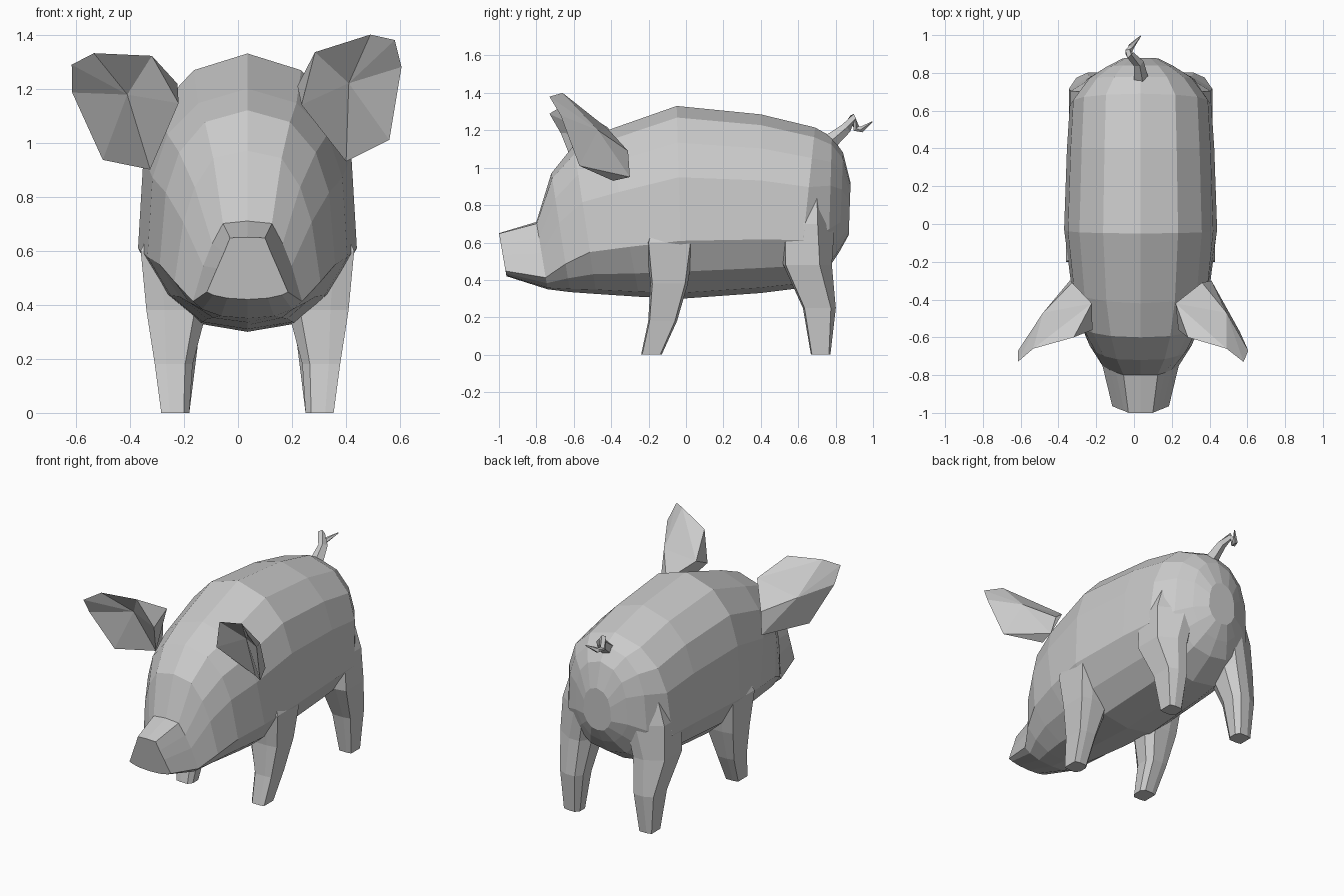
import bpy, bmesh, math
from mathutils import Vector, Matrix

if "Cube" in bpy.data.objects:
    bpy.data.objects.remove(bpy.data.objects["Cube"])

CX = 0.035  # body centre line


def make(name, verts, faces):
    bm = bmesh.new()
    vs = [bm.verts.new(v) for v in verts]
    for f in faces:
        bm.faces.new([vs[i] for i in f])
    bmesh.ops.recalc_face_normals(bm, faces=bm.faces[:])
    me = bpy.data.meshes.new(name)
    bm.to_mesh(me)
    bm.free()
    ob = bpy.data.objects.new(name, me)
    bpy.context.collection.objects.link(ob)
    return ob


def loft(name, rings):
    n = len(rings[0])
    verts = [p for r in rings for p in r]
    faces = [(k * n + i, k * n + (i + 1) % n, (k + 1) * n + (i + 1) % n, (k + 1) * n + i)
             for k in range(len(rings) - 1) for i in range(n)]
    faces += [tuple(range(n)), tuple(range((len(rings) - 1) * n, len(rings) * n))]
    return make(name, verts, faces)


# Body and head: half sections (width fraction, height fraction), snout to trunk
SNOUT = [(0, 1), (.43, .99), (.58, .75), (.75, .5), (1, .12), (.85, .07), (.5, .02), (0, 0)]
TRUNK = [(0, 1), (.49, .94), (.80, .81), (.95, .63), (1, .30), (.77, .14), (.45, .03), (0, 0)]


def body_ring(yt, yb, zt, zb, w, t):
    half = []
    for (u0, v0), (u1, v1) in zip(SNOUT, TRUNK):
        u, v = u0 + (u1 - u0) * t, v0 + (v1 - v0) * t
        half.append((u * w, yb + (yt - yb) * v, zb + (zt - zb) * v))
    pts = half + [(-x, y, z) for x, y, z in half[-2:0:-1]]
    return [(x + CX, y, z) for x, y, z in pts]


# y top, y bottom, z top, z bottom, half width, section blend
BODY = [(-1.0, -.96, .65, .42, .150, 0),
        (-.80, -.74, .71, .35, .202, .3),
        (-.72, -.62, .97, .335, .27, .65),
        (-.60, -.48, 1.12, .325, .325, .9),
        (-.42, -.25, 1.20, .31, .37, 1),
        (-.05, -.02, 1.33, .30, .405, 1),
        (.40, .40, 1.285, .33, .39, 1),
        (.69, .60, 1.215, .355, .375, 1),
        (.78, .76, 1.165, .46, .285, 1),
        (.84, .82, 1.08, .55, .19, 1),
        (.88, .87, .92, .64, .10, 1)]
loft("body", [body_ring(*r) for r in BODY])

# Legs: rings of (z, y centre, half y, x centre, half x, rear chamfer)
FRONT = [(0, -.185, .055, .267, .052, 0), (.18, -.125, .077, .273, .07, 0),
         (.38, -.09, .10, .262, .112, 0), (.60, -.085, .128, .275, .12, 0),
         (.72, -.09, .08, .25, .09, 0)]
HIND = [(0, .72, .052, .267, .052, 0), (.25, .713, .088, .262, .078, .3),
        (.48, .65, .13, .265, .115, .7), (.70, .655, .14, .235, .135, 1),
        (1.05, .67, .07, .15, .11, 1)]


def leg_ring(s, z, yc, hy, xc, hx, c):
    sec = [(1, .85 - .5 * c), (.4 - .5 * c, 1), (-.6, 1), (-1, .5),
           (-1, -.5), (-.6, -1), (.4, -1), (1, -.9)]
    return [(CX + s * (xc + u * hx), yc + v * hy, z) for u, v in sec]


for name, data in (("front_leg", FRONT), ("hind_leg", HIND)):
    for side, s in (("left", -1), ("right", 1)):
        loft(f"{name}_{side}", [leg_ring(s, *r) for r in data])

# Ears: front rim 0-6, base 7-9, back centre 10, hollow centre 11
EAR = [(.58, -.73, 1.38), (.49, -.66, 1.40), (.285, -.60, 1.335), (.235, -.56, 1.14),
       (.40, -.39, .93), (.56, -.57, 1.01), (.605, -.67, 1.28),
       (.22, -.42, 1.21), (.36, -.31, 1.09), (.41, -.30, .95),
       (.49, -.47, 1.20), (.41, -.50, 1.22)]
back = [0, 1, 7, 8, 9, 5, 6]
ear_faces = [(i, (i + 1) % 7, 11) for i in range(7)]
ear_faces += [(back[i], back[(i + 1) % 7], 10) for i in range(7)]
ear_faces += [(1, 2, 7), (2, 3, 7), (4, 5, 9), (3, 4, 9, 8, 7)]
make("ear_right", EAR, ear_faces)
# the other ear is mirrored and droops a little
pivot = Vector((.25, 0, 1.2))
droop = Matrix.Rotation(math.radians(15), 3, 'Y')
left = [pivot + droop @ (Vector(p) - pivot) for p in EAR]
make("ear_left", [(-p.x, p.y, p.z) for p in left], ear_faces)

# Tail: tapered curly tube
TAIL = [(.035, .76, 1.13, .045), (.022, .855, 1.21, .03), (-.02, .892, 1.265, .024),
        (-.03, .91, 1.21, .02), (-.015, .94, 1.205, .017), (.035, .995, 1.245, .003)]
rings = []
for i, p in enumerate(TAIL):
    c = Vector(p[:3])
    d = Vector(TAIL[min(i + 1, 5)][:3]) - Vector(TAIL[max(i - 1, 0)][:3])
    a = Vector((1, 0, 0))
    a = (a - d * (a.dot(d) / d.dot(d))).normalized()
    b = d.normalized().cross(a)
    rings.append([c + p[3] * (a * math.cos(k * math.tau / 5) + b * math.sin(k * math.tau / 5))
                  for k in range(5)])
loft("tail", rings)
